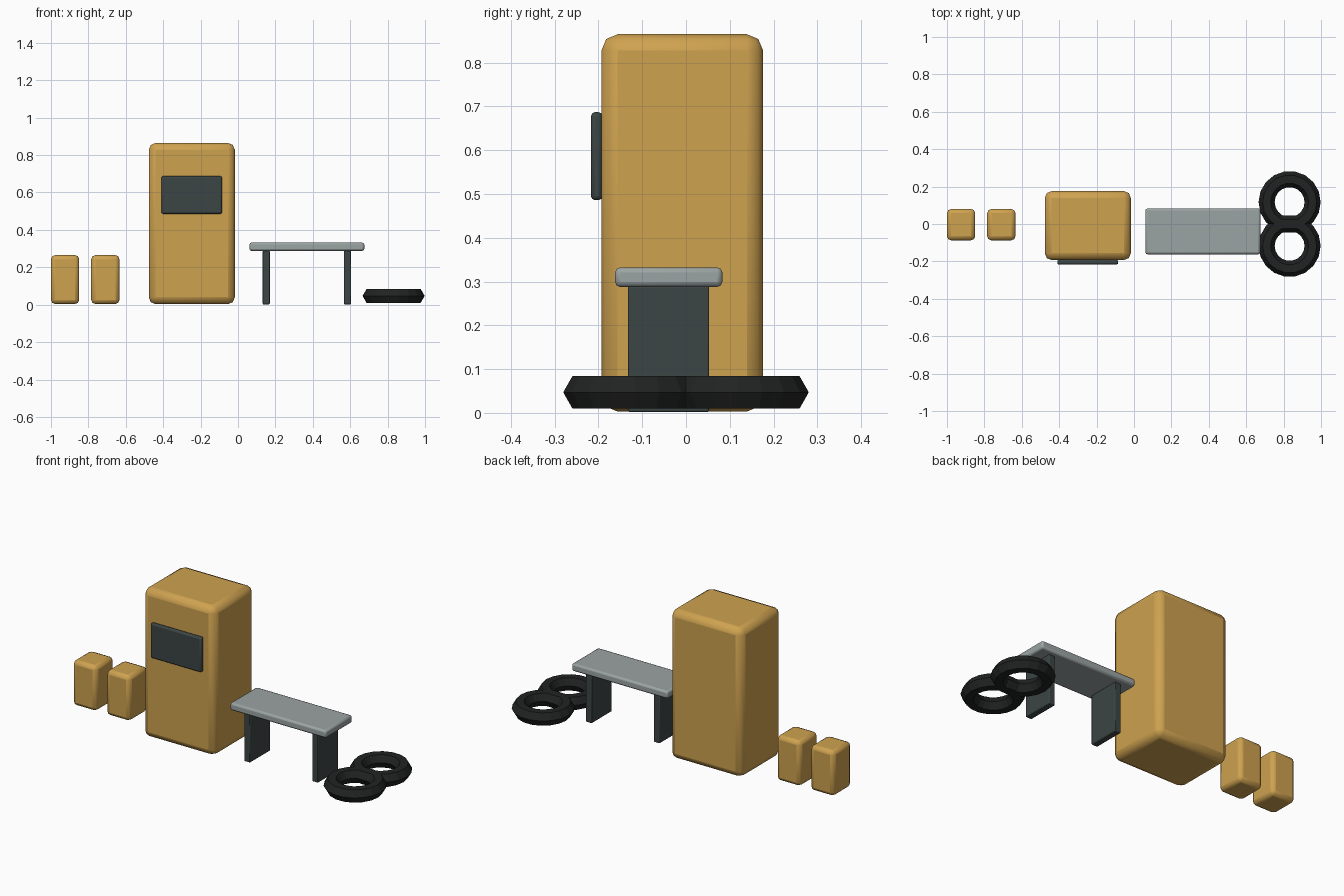
import bpy
from math import radians

if "Cube" in bpy.data.objects:
    bpy.data.objects.remove(bpy.data.objects["Cube"])


def material(name, rgb):
    m = bpy.data.materials.new(name)
    m.diffuse_color = (*rgb, 1)
    m.use_nodes = True
    m.node_tree.nodes["Principled BSDF"].inputs["Base Color"].default_value = m.diffuse_color
    return m


OCHRE = material("ochre paint", (0.62, 0.36, 0.08))
SLATE = material("dark slate", (0.045, 0.06, 0.058))
STEEL = material("steel", (0.33, 0.37, 0.37))
RUBBER = material("rubber", (0.015, 0.016, 0.016))


def box(name, x, y, z, mat, bevel, segments=2):
    """Rounded box from its (min, max) ranges on each axis."""
    bpy.ops.mesh.primitive_cube_add(size=1, location=[sum(r) / 2 for r in (x, y, z)])
    ob = bpy.context.object
    ob.name = name
    ob.scale = [r[1] - r[0] for r in (x, y, z)]
    bpy.ops.object.transform_apply(location=False, rotation=False, scale=True)
    mod = ob.modifiers.new("Rounded edges", "BEVEL")
    mod.width = bevel
    mod.segments = segments
    ob.data.materials.append(mat)
    bpy.ops.object.shade_smooth_by_angle(angle=radians(40))
    return ob


# Tall cabinet with its front screen
box("cabinet", (-0.477, -0.017), (-0.193, 0.176), (0.003, 0.865), OCHRE, 0.037)
box("screen_panel", (-0.41, -0.085), (-0.217, -0.191), (0.486, 0.687), SLATE, 0.009)

# Two small canisters
for i, x in enumerate((-1.0, -0.785)):
    box(f"canister_{i + 1}", (x, x + 0.151), (-0.087, 0.08), (0.004, 0.265), OCHRE, 0.022)

# Workbench: top slab and two plank legs
box("bench_top", (0.061, 0.675), (-0.162, 0.083), (0.288, 0.332), STEEL, 0.011)
for i, x in enumerate((0.132, 0.567)):
    box(f"bench_leg_{i + 1}", (x, x + 0.038), (-0.133, 0.053), (0.002, 0.289), SLATE, 0.004)

# Pair of faceted tyres lying flat
for i, y in enumerate((0.117, -0.117)):
    bpy.ops.mesh.primitive_torus_add(
        location=(0.832, y, 0.047), major_radius=0.123, minor_radius=0.043,
        major_segments=18, minor_segments=6)
    tyre = bpy.context.object
    tyre.name = f"tyre_{i + 1}"
    tyre.data.materials.append(RUBBER)
